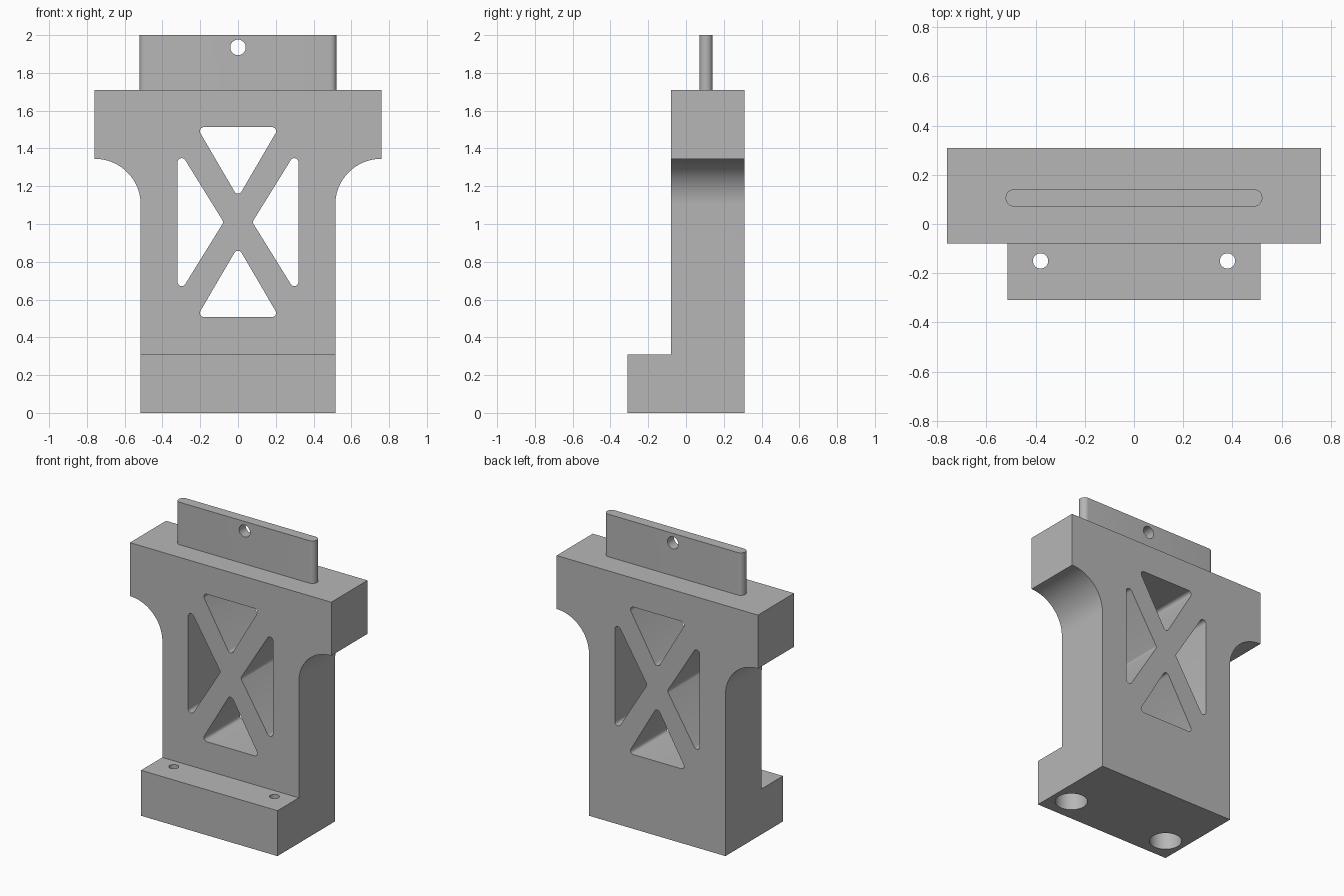
import bpy, bmesh, math
from mathutils import Vector, Matrix

cube = bpy.data.objects.get("Cube")
if cube:
    bpy.data.objects.remove(cube, do_unlink=True)

grey = bpy.data.materials.new("plain grey")
grey.use_nodes = True
grey.diffuse_color = (0.47, 0.47, 0.47, 1)
grey.node_tree.nodes["Principled BSDF"].inputs["Base Color"].default_value = grey.diffuse_color


def fillet(corners, steps=8):
    """Round each (x, y, radius) corner of a closed outline."""
    out = []
    for i, (x, y, r) in enumerate(corners):
        p = Vector((x, y))
        if r == 0:
            out.append(p)
            continue
        a = (Vector(corners[i - 1][:2]) - p).normalized()
        b = (Vector(corners[(i + 1) % len(corners)][:2]) - p).normalized()
        half = a.angle(b) / 2
        centre = p + (a + b).normalized() * (r / math.sin(half))
        start = p + a * (r / math.tan(half)) - centre
        end = p + b * (r / math.tan(half)) - centre
        sweep = math.atan2(start.cross(end), start.dot(end))
        for k in range(steps + 1):
            out.append(centre + Matrix.Rotation(sweep * k / steps, 2) @ start)
    return out


def circle(x, y, r, n=40):
    return [Vector((x + r * math.cos(math.tau * k / n),
                    y + r * math.sin(math.tau * k / n))) for k in range(n)]


def prism(name, outline, lo, hi, axis):
    """Extrude an outline: axis 'Y' takes x/z points, axis 'Z' takes x/y points."""
    def place(p, d):
        return (p.x, d, p.y) if axis == "Y" else (p.x, p.y, d)
    bm = bmesh.new()
    face = bm.faces.new([bm.verts.new(place(p, lo)) for p in outline])
    top = bmesh.ops.extrude_face_region(bm, geom=[face])["geom"]
    shift = Vector(place(Vector((0, 0)), hi - lo))
    bmesh.ops.translate(bm, vec=shift, verts=[g for g in top if isinstance(g, bmesh.types.BMVert)])
    bmesh.ops.recalc_face_normals(bm, faces=bm.faces)
    mesh = bpy.data.meshes.new(name)
    bm.to_mesh(mesh)
    bm.free()
    mesh.materials.append(grey)
    obj = bpy.data.objects.new(name, mesh)
    bpy.context.collection.objects.link(obj)
    return obj


def combine(target, tool, operation="DIFFERENCE"):
    mod = target.modifiers.new("combine", "BOOLEAN")
    mod.operation, mod.solver, mod.object = operation, "EXACT", tool
    bpy.context.view_layer.objects.active = target
    bpy.ops.object.modifier_apply(modifier=mod.name)
    bpy.data.objects.remove(tool, do_unlink=True)


# Column with wide head and concave shoulders
W, HEAD, BACK, FRONT = 0.515, 0.76, 0.31, -0.08
right = [(W, 0, 0), (W, 1.345, 0.243), (HEAD, 1.345, 0), (HEAD, 1.71, 0)]
left = [(-x, z, r) for x, z, r in reversed(right)]
body = prism("body", fillet(right + left, 24), FRONT, BACK, "Y")

# Foot projecting at the front
foot = fillet([(-W, -0.31, 0), (W, -0.31, 0), (W, 0.1, 0), (-W, 0.1, 0)])
combine(body, prism("foot", foot, 0, 0.31, "Z"), "UNION")

# Four rounded triangular windows around a crossed brace
MID, R = 1.01, 0.022
for s in (-1, 1):
    upright = [(0, MID + s * 0.13, R), (0.218, MID + s * 0.503, R), (-0.218, MID + s * 0.503, R)]
    side = [(s * 0.076, MID, R), (s * 0.32, MID + 0.394, R), (s * 0.32, MID - 0.394, R)]
    for tri in (upright, side):
        combine(body, prism("window_cutter", fillet(tri), -0.5, 0.5, "Y"))

# Counterbored bolt holes through the foot
for x in (-0.38, 0.38):
    combine(body, prism("bolt_cutter", circle(x, -0.15, 0.031), -0.1, 0.5, "Z"))
    combine(body, prism("counterbore_cutter", circle(x, -0.15, 0.1), -0.1, 0.2, "Z"))

# Thin round-ended tab with a hole
T, Y0, Y1, TR = 0.522, 0.071, 0.141, 0.0345
slot = fillet([(-T, Y0, TR), (T, Y0, TR), (T, Y1, TR), (-T, Y1, TR)])
tab = prism("top_tab", slot, 1.71, 2.0, "Z")
combine(tab, prism("tab_hole_cutter", circle(0, 1.935, 0.041), -0.1, 0.4, "Y"))

for obj in (body, tab):
    bpy.ops.object.select_all(action="DESELECT")
    obj.select_set(True)
    bpy.context.view_layer.objects.active = obj
    bpy.ops.object.shade_smooth_by_angle(angle=math.radians(30))
